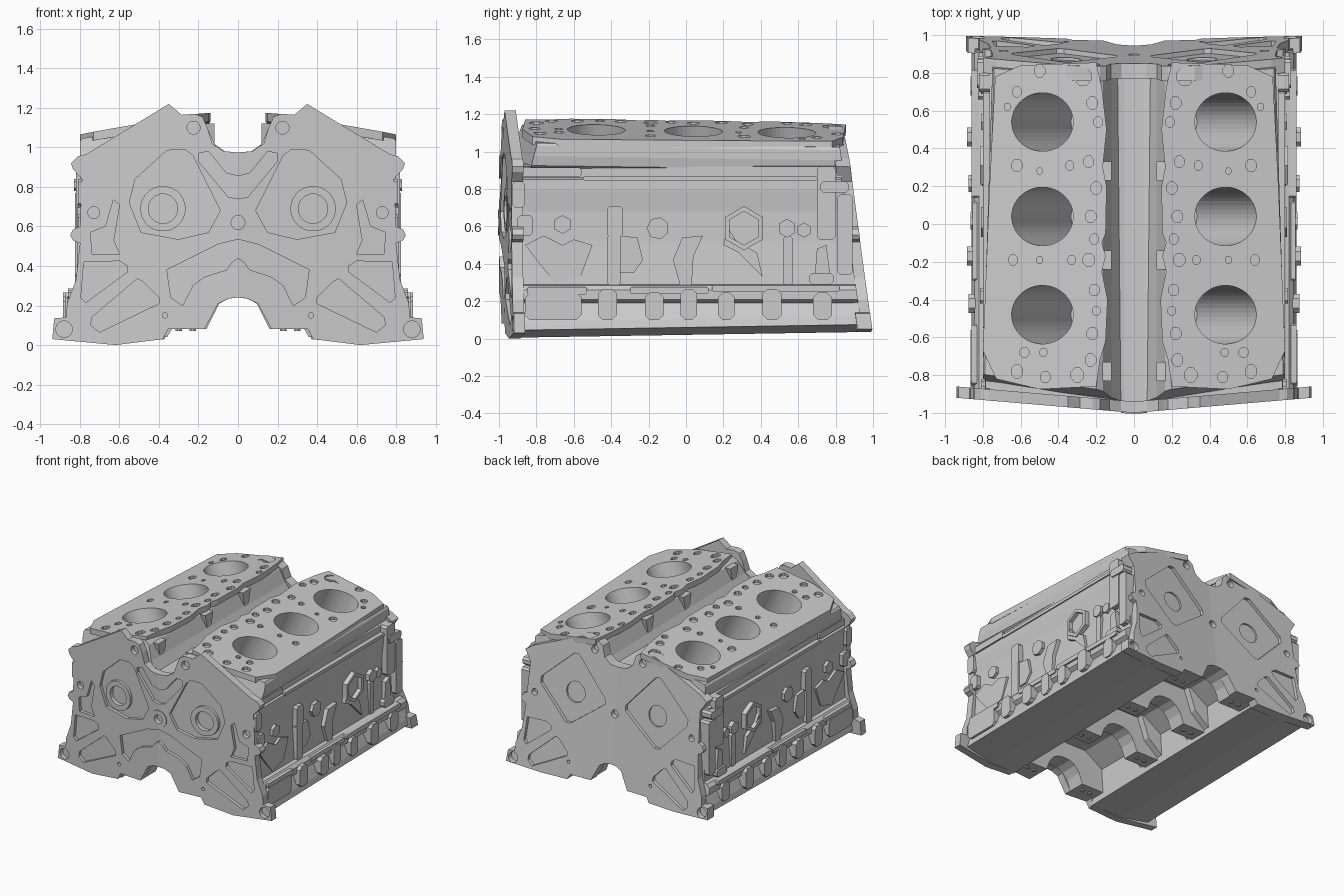
import bpy, bmesh
from math import sin, cos, pi

# ---- coordinate maps: (u, v, t) -> xyz, for the x > 0 half ----
def deck_z(x, y): return 1.172 - 0.17 * (x - 0.19) - 0.015 * (y + 0.85)
def front(u, v, t): return (u, -1 + 0.085 * u + t, v)
def rear(u, v, t): return (u, 1.006 - 0.13 * v - 0.03 * (1 - u) - t, v)
def top(u, v, t): return (u, v, deck_z(u, v) + t)
def bore(u, v, t): return (u + 0.45 * t, v, deck_z(u, v) + t)
def side(u, v, t): return (t, u, v)
def along(u, v, t): return (u, t, v)
def flat(u, v, t): return (u, v, t)

def case(u, v, t):
    a, b = -0.965 + 0.085 * u, 0.95 - 0.13 * v - 0.03 * (1 - u)
    return (u, a + (b - a) * t, v + (0.03 * t if v < 0.1 else 0))

def bank(u, v, t):
    # ends lean in towards the top and outer edge, rear is narrower and lower
    k = max(0, v - 0.95)
    a = -0.95 + 0.085 * u + 0.3 * k + 0.3 * max(0, u - 0.6)
    b = 0.965 - 0.13 * v - 0.03 * (1 - u)
    return ((u - 0.05 * t if u > 0.5 else u), a + (b - a) * t, v - 0.022 * t)

def build(name, parts, cutter=False, cuts=()):
    """Each part is (profile, map, t0, t1); the open centre is mirrored shut."""
    bm = bmesh.new()
    for pts, f, t0, t1 in parts:
        rings = [[bm.verts.new(f(u, v, t)) for u, v in pts] for t in (t0, t1)]
        n = len(pts)
        faces = [bm.faces.new(rings[0]), bm.faces.new(rings[1][::-1])]
        for i in range(n):
            j = (i + 1) % n
            faces.append(bm.faces.new((rings[0][i], rings[1][i], rings[1][j], rings[0][j])))
        bmesh.ops.recalc_face_normals(bm, faces=faces)
    mid = [f for f in bm.faces if all(abs(v.co.x) < 1e-5 for v in f.verts)]
    bmesh.ops.delete(bm, geom=mid, context='FACES')
    me = bpy.data.meshes.new(name)
    bm.to_mesh(me)
    bm.free()
    ob = bpy.data.objects.new(name, me)
    bpy.context.collection.objects.link(ob)
    m = ob.modifiers.new("mirror", 'MIRROR')
    m.merge_threshold = 0.0005
    for c in cuts:
        b = ob.modifiers.new("cut", 'BOOLEAN')
        b.object, b.operation, b.solver = c, 'DIFFERENCE', 'EXACT'
    if cutter:
        ob.hide_render = True
        ob.display_type = 'WIRE'
    return ob

def ring(cx, cy, r, n=16, sy=1.0):
    if cx == 0:   # half circle, closed by the mirror
        return [(r * cos(-pi / 2 + pi * i / 8), cy + r * sin(-pi / 2 + pi * i / 8)) for i in range(9)]
    return [(cx + r * cos(2 * pi * (i + .5) / n), cy + sy * r * sin(2 * pi * (i + .5) / n)) for i in range(n)]

def box(u0, u1, v0, v1, c=0.015):
    return [(u0 + c, v0), (u1 - c, v0), (u1, v0 + c), (u1, v1 - c),
            (u1 - c, v1), (u0 + c, v1), (u0, v1 - c), (u0, v0 + c)]

# ---- cutters: cylinder bores and small deck ports ----
bores = build("bore_cutter", [(ring(0.485, y, 0.163, 40, 0.95), bore, 0.1, -0.7)
                              for y in (0.54, 0.04, -0.48)], True)
ports = [(.27, .78, .045), (.5, .81, .03), (.62, .70, .025), (.67, .62, .018), (.22, .64, .03), (.19, .54, .025),
         (.24, .33, .028), (.34, .31, .022), (.5, .28, .015), (.62, .31, .03), (.20, .19, .03), (.23, .04, .03),
         (.21, -.08, .025), (.24, -.19, .032), (.33, -.19, .022), (.5, -.19, .018), (.64, -.19, .025),
         (.21, -.35, .028), (.20, -.46, .022), (.22, -.58, .03), (.23, -.72, .03), (.30, -.80, .035),
         (.48, -.68, .02), (.58, -.68, .025), (.62, -.78, .032), (.47, -.81, .028)]
port_cut = build("port_cutter", [(ring(x, y, r, 8, 1.15), top, 0.06, -0.02) for x, y, r in ports], True)

# ---- crankcase with stepped sides and open underside ----
build("crankcase", [([(0, .94), (.05, .94), (.14, .96), (.70, .93), (.765, .92), (.765, .86), (.79, .85),
    (.79, .79), (.777, .68), (.775, .52), (.79, .29), (.82, .285), (.845, .26), (.845, .21), (.815, .19),
    (.85, .09), (.86, .045), (.62, .005), (.37, .03), (.355, .27), (.2, .37), (0, .37)], case, 0, 1)], cuts=[bores])

# ---- cylinder banks and head decks ----
build("cylinder_bank", [([(.04, .90), (.12, 1.02), (.165, 1.12), (.2, 1.145), (.79, 1.045), (.80, 1.03),
    (.80, .975), (.79, .925), (.775, .915), (.70, .86), (.3, .86)], bank, 0, 1)], cuts=[bores])
build("head_deck", [([(.2, -.86), (.5, -.875), (.73, -.82), (.80, -.67), (.765, .2), (.735, .78), (.6, .84),
    (.2, .855), (.17, .72), (.145, .5), (.165, .3), (.145, .2), (.15, -.05), (.17, -.1), (.15, -.17), (.17, -.25),
    (.14, -.4), (.15, -.62), (.18, -.72)], top, 0, -0.045)], cuts=[bores, port_cut])

# ---- buttresses on the valley walls ----
build("valley_buttress", [([(y - .05, 1.12), (y + .05, 1.12), (y + .02, .98), (y - .02, .98)], side, .12, .19)
                          for y in (-.78, -.19, .28)])

# ---- main bearing bulkheads with cap bolts ----
saddle = [(0, .24), (.05, .235), (.1, .21), (.14, .16), (.17, .08), (.37, .08), (.37, .45), (0, .45)]
bearing_y = (-.86, -.24, .29, .83)
build("bearing_bulkhead", [(saddle, along, y - .07, y + .07) for y in bearing_y])
build("web_slope", [([(.365, .1), (.365, .42), (.16, .42), (.24, .2)], along, y - .12, y + .12)
                    for y in bearing_y[1:3]])
build("cap_bolt", [(ring(x, y, .018, 8), flat, .072, .1) for y in bearing_y for x in (.23, .30)])

# ---- front plate ----
foot = [(.79, .84), (.80, .60), (.835, .585), (.85, .555), (.835, .53), (.80, .515), (.82, .33), (.865, .21),
        (.87, .14), (.93, .135)]
saddle_edge = [(.355, .08), (.17, .08), (.10, .21), (.05, .235), (0, .24)]
notch = [(0, .975), (.07, .98), (.13, 1.02), (.155, 1.10)]
outline = notch + [(.18, 1.155), (.22, 1.17), (.285, 1.165), (.35, 1.22), (.77, .965), (.81, .955), (.845, .92),
    (.835, .89)] + foot + [(.94, .03), (.62, 0), (.38, .03)] + saddle_edge
fan_a = [(.56, .40), (.60, .425), (.78, .42), (.795, .24), (.77, .215), (.56, .37)]
fan_b = [(.48, .32), (.51, .335), (.74, .14), (.745, .10), (.70, .065), (.40, .21), (.40, .24)]
ear = [(.60, .71), (.63, .735), (.67, .60), (.745, .57), (.74, .46), (.60, .46), (.63, .53)]
around_bore = [(.23, .96), (.27, .99), (.36, .985), (.52, .84), (.55, .72), (.49, .57), (.3, .535), (.15, .57), (.09, .68)]
vee = [(0, .74), (.05, .75), (.20, .93), (.20, .97), (.15, .98), (.06, .87), (0, .855)]
arch = [(0, .535), (.1, .51), (.36, .38), (.34, .24), (.28, .20), (.23, .30), (.17, .345), (.06, .38), (.03, .42), (0, .44)]

front_pockets = build("front_pocket_cutter", [(p, front, -.05, .025)
    for p in (fan_a, fan_b, ear, around_bore, vee, arch)], True)
holes = [(.225, 1.10, .033), (.73, .67, .03), (.88, .08, .042), (.37, .15, .013), (.38, .69, .075), (0, .62, .035)]
front_holes = build("front_hole_cutter", [(ring(x, z, r), front, -.06, .035) for x, z, r in holes], True)
build("front_plate", [(outline, front, 0, .06)], cuts=[front_pockets, front_holes])
build("front_boss", [(ring(.38, .69, .115, 24), front, .002, .05), (ring(0, .62, .07), front, -.006, .05)],
      cuts=[front_holes])

# ---- rear plate: solid backing, with a pocketed frame in front of it ----
def shrink(pts): return [(x * .945, z) for x, z in pts]
rear_outline = shrink(notch + [(.19, 1.125), (.34, 1.135), (.77, .965), (.845, .92)] + foot
                      + [(.94, .05), (.62, .035), (.38, .04)] + saddle_edge)
diamond = [(.34, .99), (.38, .99), (.645, .75), (.645, .70), (.41, .46), (.37, .46), (.09, .67), (.09, .71)]
rear_pockets = build("rear_pocket_cutter", [(p, rear, -.05, .1)
    for p in (shrink(fan_a), shrink(fan_b), diamond)], True)
rear_holes = build("rear_hole_cutter", [(ring(x, z, r), rear, -.06, .04) for x, z, r in
    [(.21, 1.06, .03), (.69, .62, .025), (.83, .09, .04), (.36, .69, .08), (.36, .17, .013), (0, .62, .03)]], True)
build("rear_frame", [(rear_outline, rear, 0, .028)], cuts=[rear_pockets, rear_holes])
build("rear_backing", [(rear_outline, rear, .026, .08)], cuts=[rear_holes])

# ---- cast details on the flanks ----
flank = [
    (ring(-.66, .61, .05, 6), .80), (box(-.42, -.34, .54, .71), .815), (ring(-.15, .59, .06, 7), .80),
    (ring(.54, .59, .05, 6), .81), (ring(.63, .58, .04, 6), .80),
    (box(.70, .80, .53, .92), .82), (box(.81, .89, .34, .77), .825),
    ([(.20, .50), (.28, .46), (.41, .33), (.38, .46), (.27, .52), (.22, .60)], .805),
    (box(-.42, -.35, .28, .56), .815), ([(-.35, .55), (-.26, .54), (-.23, .42), (-.28, .35), (-.35, .35)], .80),
    ([(-.03, .28), (.03, .28), (.04, .44), (.09, .55), (-.02, .54), (-.07, .42)], .81),
    (box(.52, .57, .28, .55), .80), (box(.66, .79, .29, .35), .825),
    ([(.69, .35), (.77, .35), (.75, .50), (.70, .48)], .81),
    ([(-.80, .42), (-.70, .30), (-.56, .34), (-.50, .50), (-.60, .53), (-.66, .50), (-.76, .55), (-.86, .50)], .795),
    (box(-.90, -.82, .55, .66), .81), (box(-.93, -.86, .70, .84), .81), (box(.72, .87, .78, .84), .83)]
build("flank_casting", [(p, side, .74, x) for p, x in flank])

# ---- hexagonal plug rim on each flank ----
hex_cut = build("plug_cutter", [(ring(.31, .59, .09, 6), side, .783, .9)], True)
build("plug_rim", [(ring(.31, .59, .118, 6), side, .74, .815)], cuts=[hex_cut])

# ---- pan rail lugs and strips ----
lugs = [(-.86, -.56), (-.47, -.37), (-.22, -.12), (-.03, .06), (.17, .26), (.41, .51), (.68, .78)]
build("pan_rail_lug", [(box(a, b, .10, .245 + .02 * (i % 2), .025), side, .76, .865 + .01 * (i % 3))
                       for i, (a, b) in enumerate(lugs)])
build("pan_rail_strip", [(box(-.85, -.53, .235, .275, .008), side, .76, .86),
                         (box(-.30, .12, .24, .275, .008), side, .76, .855),
                         (box(.14, .82, .25, .285, .008), side, .76, .86)])
build("upper_rail", [(box(-.88, -.56, .865, .915, .01), side, .74, .785),
                     (box(-.55, .70, .845, .87, .006), side, .74, .80)])
